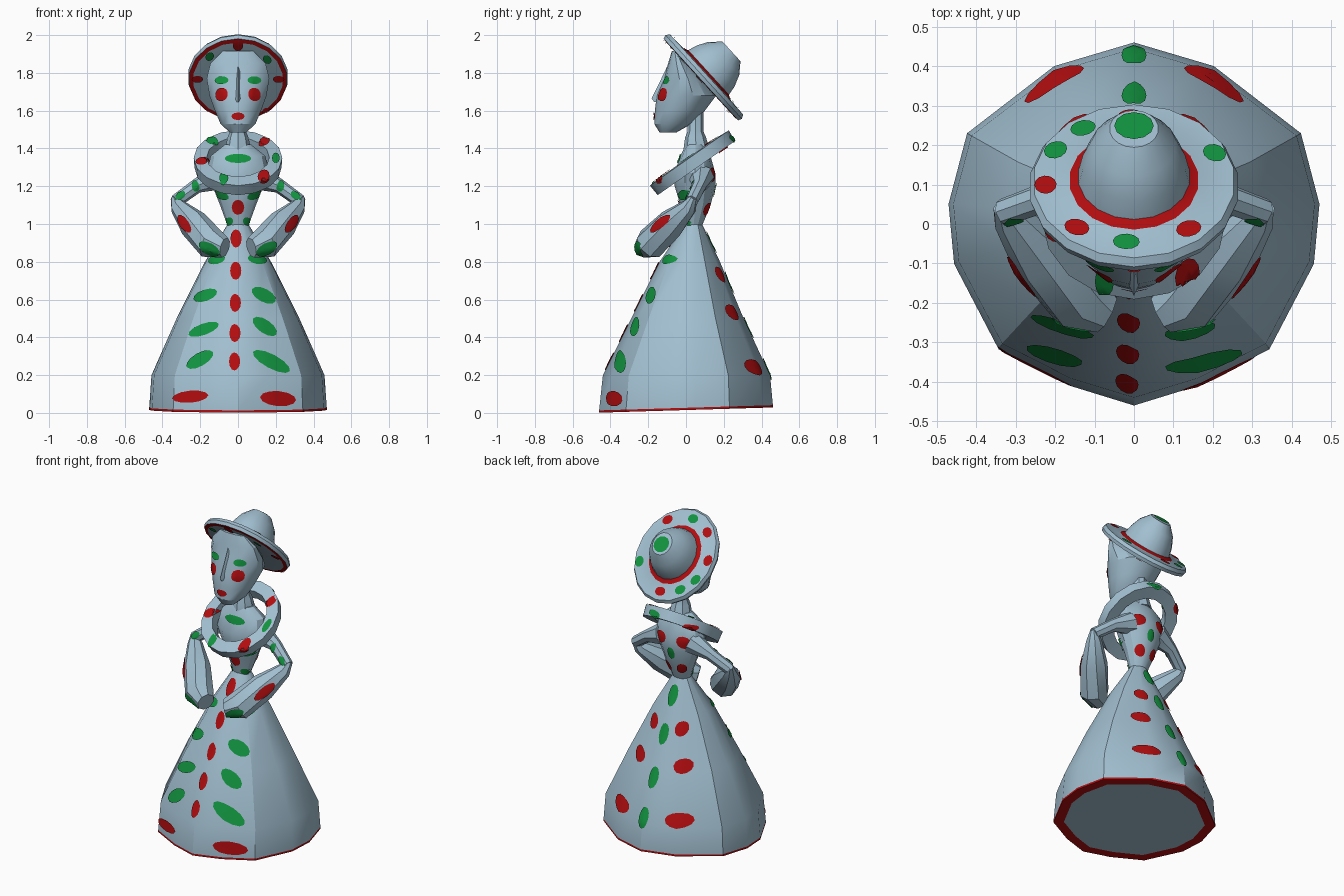
import bpy, bmesh
from math import sin, cos, radians, pi
from mathutils import Vector, Matrix
from mathutils.bvhtree import BVHTree

if "Cube" in bpy.data.objects:
    bpy.data.objects.remove(bpy.data.objects["Cube"], do_unlink=True)


def material(name, rgb):
    mat = bpy.data.materials.new(name)
    mat.use_nodes = True
    mat.diffuse_color = (*rgb, 1)
    bsdf = mat.node_tree.nodes["Principled BSDF"]
    bsdf.inputs["Base Color"].default_value = (*rgb, 1)
    bsdf.inputs["Roughness"].default_value = 0.8
    return mat


MATS = [material("pale_blue", (0.36, 0.52, 0.63)),
        material("red_paint", (0.44, 0.004, 0.005)),
        material("green_paint", (0.006, 0.29, 0.05))]
BLUE, RED, GREEN = range(3)
parts = []


def finish(name, bm):
    mesh = bpy.data.meshes.new(name)
    bm.to_mesh(mesh)
    bm.free()
    for mat in MATS:
        mesh.materials.append(mat)
    obj = bpy.data.objects.new(name, mesh)
    bpy.context.collection.objects.link(obj)
    parts.append(obj)
    return obj


def loft(name, rings, red_rows=(), closed=False):
    """Skin a stack of equal rings; cap the ends unless it closes on itself."""
    bm = bmesh.new()
    rows = [[bm.verts.new(p) for p in ring] for ring in rings]
    n = len(rows[0])
    pairs = list(zip(rows, rows[1:]))
    if closed:
        pairs.append((rows[-1], rows[0]))
    for k, (a, b) in enumerate(pairs):
        for i in range(n):
            j = (i + 1) % n
            bm.faces.new((a[i], a[j], b[j], b[i])).material_index = int(k in red_rows)
    if not closed:
        bm.faces.new(rows[0])
        bm.faces.new(rows[-1])
    bmesh.ops.recalc_face_normals(bm, faces=bm.faces)
    return finish(name, bm)


def circle(n, phase=0):
    return [(sin(2 * pi * (i + phase) / n), -cos(2 * pi * (i + phase) / n)) for i in range(n)]


def level(z, half_width, front, back, outline):
    mid, depth = (front + back) / 2, (back - front) / 2
    return [(x * half_width, mid + y * depth, z) for x, y in outline]


def tilted(profile, centre, angle, squeeze, n):
    """Rings of (radius, height) round an axis leaning about x."""
    turn = Matrix.Translation(centre) @ Matrix.Rotation(radians(angle), 4, "X")
    return [[turn @ Vector((x * r * squeeze, y * r, h)) for x, y in circle(n)] for r, h in profile]


def tube(name, path, n=8):
    pts = [Vector(p[:3]) for p in path]
    rings = []
    for i, p in enumerate(path):
        along = (pts[min(i + 1, len(pts) - 1)] - pts[max(i - 1, 0)]).normalized()
        side = along.cross((0, 1, 0)).normalized()
        up = side.cross(along)
        rings.append([pts[i] + (side * x + up * y) * p[3] for x, y in circle(n)])
    return loft(name, rings)


# Painted spots: thin plates laid on a part's surface along a line of sight
FRONT = (Vector((1, 0, 0)), Vector((0, 0, 1)))
BACK = (Vector((-1, 0, 0)), Vector((0, 0, 1)))
TOP = (Vector((1, 0, 0)), Vector((0, 1, 0)))


def paint(part, axes, spots):
    mesh = part.data
    tree = BVHTree.FromPolygons([v.co for v in mesh.vertices],
                                [p.vertices[:] for p in mesh.polygons])
    right, up = axes
    sight = up.cross(right)
    bm = bmesh.new()

    def land(u, v):
        hit, normal, _, _ = tree.ray_cast(right * u + up * v - sight * 4, sight)
        return bm.verts.new(hit + normal * 0.006) if hit else None

    for colour, u, v, w, h, tilt in spots:
        c, s = cos(radians(tilt)), sin(radians(tilt))
        rows = []
        for f in (0.35, 0.7, 1):
            rows.append([land(u + f * (x * w * c - y * h * s), v + f * (x * w * s + y * h * c))
                         for x, y in circle(12)])
        quads = [rows[0]]
        for a, b in zip(rows, rows[1:]):
            quads += [(a[i - 1], b[i - 1], b[i], a[i]) for i in range(12)]
        for q in quads:
            if all(q):
                face = bm.faces.new(q)
                face.normal_update()
                if face.normal.dot(sight) > 0:
                    face.normal_flip()
                face.material_index = colour
    bmesh.ops.delete(bm, geom=[v for v in bm.verts if not v.link_faces], context="VERTS")
    finish(part.name + "_spots", bm)


# Skirt: uneven fourteen-sided bell with a red hem
half = [(0, -1), (.35, -.89), (.73, -.69), (.97, -.22), (1, .11), (.9, .5), (.43, .87), (0, 1)]
hem = half + [(-x, y) for x, y in half[-2:0:-1]]
rings = [level(z, w, f, b, hem) for z, w, f, b in
         [(.015, .41, -.4, .4), (.015, .47, -.46, .46), (.027, .47, -.46, .46), (.2, .458, -.44, .445),
          (.5, .325, -.29, .305), (.8, .175, -.14, .18), (1, .055, -.005, .085)]]
for ring in rings[:3]:
    ring[:] = [(x, y, z + y * .03) for x, y, z in ring]
skirt = loft("skirt", rings, red_rows=(0, 1))
paint(skirt, FRONT, [(RED, -.01 - .002 * k, z, .028, .048, 0)
                     for k, z in enumerate((.92, .75, .58, .42, .27))] + [
    (GREEN, -.11, .81, .045, .024, 15), (GREEN, .1, .81, .05, .024, -10),
    (GREEN, -.17, .62, .065, .03, 20), (GREEN, .135, .62, .07, .035, -28),
    (GREEN, -.18, .44, .085, .03, 20), (GREEN, .14, .455, .075, .035, -35),
    (GREEN, -.2, .28, .08, .035, 30), (GREEN, .175, .27, .11, .037, -28),
    (RED, -.25, .085, .095, .032, 5), (RED, .21, .075, .095, .04, -5)])
paint(skirt, BACK, [(GREEN, 0, z, .03, .06, 0) for z in (.9, .69, .45, .23)] +
      [(RED, s * u, z, w, .042, 0) for s in (-1, 1)
       for u, z, w in ((.095, .73, .036), (.15, .53, .05), (.2, .24, .075))])

# Bodice and neck
bodice = loft("bodice", [level(z, w, f, b, circle(12)) for z, w, f, b in
              [(.99, .055, -.005, .085), (1.1, .095, -.03, .13), (1.2, .135, -.06, .155),
               (1.27, .165, -.06, .155), (1.36, .145, -.03, .13), (1.42, .07, 0, .1)]])
paint(bodice, FRONT, [(RED, 0, 1.09, .032, .04, 0), (GREEN, 0, 1.345, .07, .024, 0)] +
      [(GREEN, s * u, z, .04 * k, .022, s * 30) for s in (-1, 1)
       for u, z, k in ((.085, 1.155, 1), (.045, 1.015, .5))])
paint(bodice, BACK, [(GREEN, 0, 1.18, .024, .038, 0)] +
      [(RED, s * u, z, w, .036, s * -25) for s in (-1, 1)
       for u, z, w in ((.08, 1.26, .045), (.045, 1.08, .025))])
tube("neck", [(0, .055, 1.39, .07), (0, .05, 1.46, .055), (0, .05, 1.49, .042), (0, .05, 1.66, .042)])

# Shawl collar: a slanted square-section hoop
collar = loft("shawl_collar", tilted([(.17, -.03), (.25, -.035), (.255, .03), (.18, .035)],
              (0, .035, 1.325), 35, .92, 16), closed=True)
paint(collar, FRONT, [(RED, -.19, 1.33, .035, .02, 10), (RED, .135, 1.25, .03, .035, -30),
                      (RED, .14, 1.435, .03, .022, 30), (GREEN, -.14, 1.44, .035, .022, -20),
                      (GREEN, -.075, 1.24, .024, .03, 0), (GREEN, .2, 1.345, .02, .028, 0)])
paint(collar, BACK, [(GREEN, -.05, 1.45, .045, .018, 0), (RED, .16, 1.4, .035, .018, -20)])

# Arms: thin upper arms bent into full sleeves that meet in front
for side, s in (("left", 1), ("right", -1)):
    upper = tube(side + "_upper_arm", [(s * .1, .08, 1.25, .07), (s * .22, .07, 1.2, .038),
                                       (s * .33, .03, 1.12, .035)])
    sleeve = tube(side + "_sleeve", [(s * .338, .04, 1.14, .02), (s * .315, .015, 1.09, .045),
                                     (s * .235, -.08, 1, .08), (s * .14, -.19, .895, .085),
                                     (s * .07, -.225, .875, .055)])
    paint(upper, FRONT, [(GREEN, s * .225, 1.2, .02, .028, 0), (GREEN, s * .305, 1.15, .03, .016, s * -35)])
    paint(sleeve, FRONT, [(RED, s * .28, 1, .024, .055, s * -35), (GREEN, s * .15, .87, .06, .03, s * 28)])

# Head and nose
head = loft("head", [level(z, w, f, b, circle(14)) for z, w, f, b in
            [(1.485, .045, -.14, -.05), (1.53, .095, -.168, .03), (1.6, .125, -.165, .1),
             (1.68, .155, -.155, .16), (1.77, .17, -.115, .09), (1.85, .15, -.095, .02),
             (1.915, .085, -.075, -.035)]])
loft("nose", [[(-w, -.09, z), (0, y, z), (w, -.09, z)] for z, w, y in
              [(1.645, .045, -.168), (1.665, .042, -.182), (1.75, .022, -.14), (1.83, .015, -.102)]])
paint(head, FRONT, [(RED, 0, 1.57, .034, .02, 0)] +
      [spot for s in (-1, 1) for spot in ((GREEN, s * .085, 1.76, .036, .021, 0),
                                          (RED, s * .085, 1.685, .032, .036, s * 15))])

# Hat: wide brim, red edge and band, rounded crown, tipped to the back
LEAN = -47.6
centre = Vector((0, .09, 1.775))
hat = loft("hat", tilted([(.1, -.005), (.268, -.018), (.293, -.015), (.3, .005), (.288, .025),
                          (.185, .028), (.16, .04), (.148, .09), (.12, .15), (.07, .205)],
                         centre, LEAN, .89, 18), red_rows=(1, 5))
turn = Matrix.Rotation(radians(LEAN), 3, "X")
hat_axes = (Vector((-1, 0, 0)), turn @ Vector((0, -1, 0)))
base = centre.dot(hat_axes[1])
paint(hat, hat_axes, [(colour, .225 * sin(radians(a)), base + .235 * cos(radians(a)), .034, .028, -a)
                      for colour, a in ((GREEN, 5), (RED, 40), (GREEN, 118), (RED, 178),
                                        (GREEN, 145), (GREEN, 245), (RED, 85), (RED, 322))])
paint(hat, TOP, [(GREEN, 0, .245, .05, .034, 0)])
paint(hat, FRONT, [(RED, 0, 1.95, .028, .03, 0), (GREEN, -.15, 1.89, .025, .02, 45),
                   (GREEN, .155, 1.875, .025, .02, -45), (RED, -.215, 1.77, .03, .018, 0),
                   (RED, .215, 1.77, .03, .018, 0), (RED, .15, 1.6, .022, .018, 30)])

# Soft shading with crisp creases
bpy.ops.object.select_all(action="DESELECT")
for obj in parts:
    obj.select_set(True)
bpy.context.view_layer.objects.active = parts[0]
bpy.ops.object.shade_smooth_by_angle(angle=radians(30))
